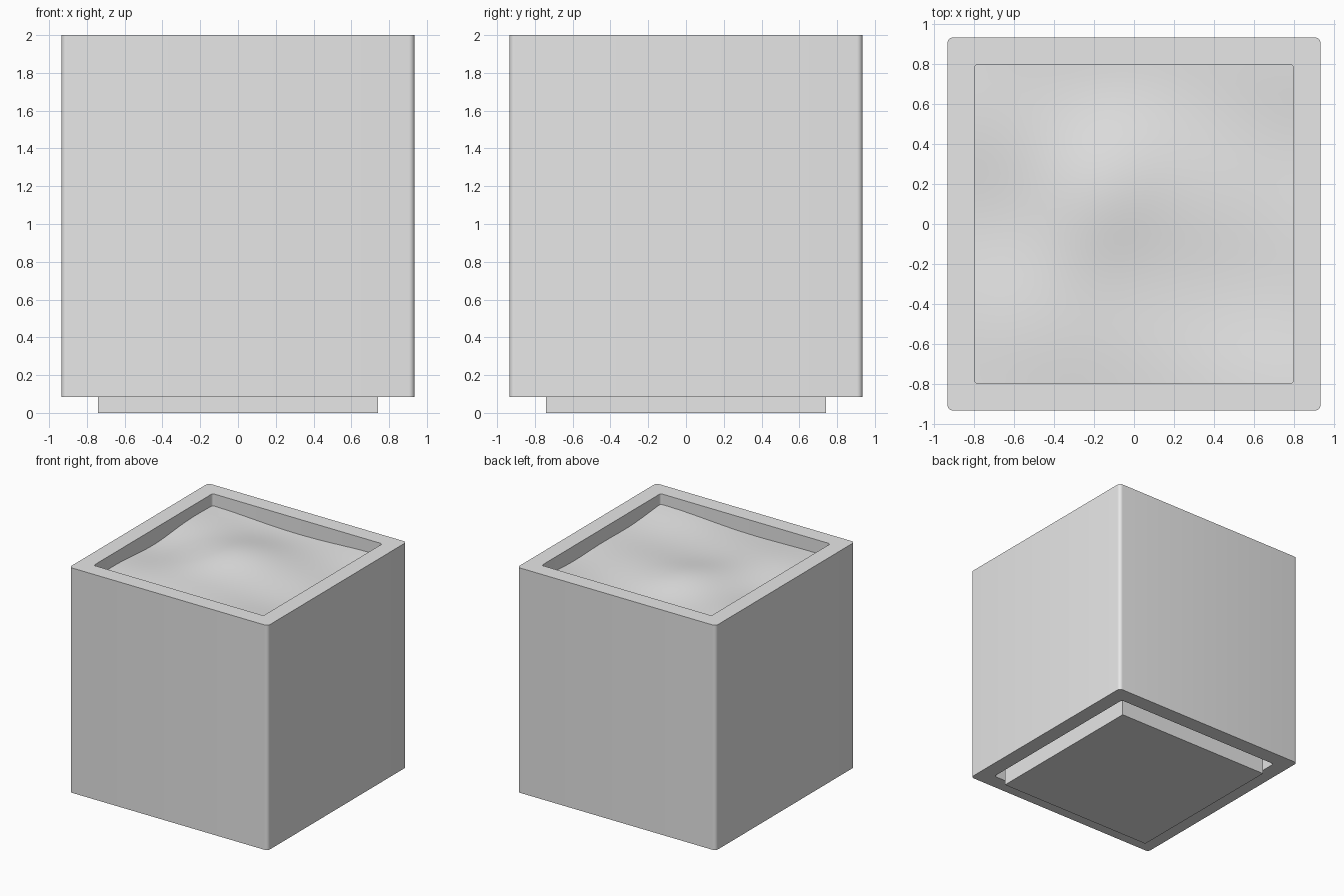
import bpy
import bmesh
import math

cube = bpy.data.objects.get("Cube")
if cube:
    bpy.data.objects.remove(cube, do_unlink=True)

grey = bpy.data.materials.new("light grey")
grey.use_nodes = True
grey.diffuse_color = (0.8, 0.8, 0.8, 1)
grey.node_tree.nodes["Principled BSDF"].inputs["Base Color"].default_value = (0.8, 0.8, 0.8, 1)


def make_object(name, bm, angle=30):
    mesh = bpy.data.meshes.new(name)
    bm.to_mesh(mesh)
    bm.free()
    obj = bpy.data.objects.new(name, mesh)
    bpy.context.collection.objects.link(obj)
    mesh.materials.append(grey)
    bpy.ops.object.select_all(action='DESELECT')
    obj.select_set(True)
    bpy.context.view_layer.objects.active = obj
    bpy.ops.object.shade_smooth_by_angle(angle=math.radians(angle))
    return obj


def rounded_square(bm, half, radius, z, steps=6):
    """Ring of vertices around a square with rounded corners."""
    ring = []
    for corner in range(4):
        mid = math.radians(45 + 90 * corner)
        cx = math.copysign(half - radius, math.cos(mid))
        cy = math.copysign(half - radius, math.sin(mid))
        for i in range(steps + 1):
            a = math.radians(90 * (corner + i / steps))
            ring.append(bm.verts.new((cx + radius * math.cos(a), cy + radius * math.sin(a), z)))
    return ring


def bridge(bm, a, b):
    for i in range(len(a)):
        j = (i + 1) % len(a)
        bm.faces.new((a[i], a[j], b[j], b[i]))


# Planter wall: a thick square sleeve with a floor plate above its open foot
bm = bmesh.new()
OUTER, INNER, BOTTOM, TOP, FLOOR = 0.935, 0.8, 0.085, 2.0, 0.2
rings = [rounded_square(bm, half, r, z) for half, r, z in (
    (INNER, 0.02, FLOOR), (INNER, 0.02, BOTTOM), (OUTER, 0.03, BOTTOM),
    (OUTER, 0.03, TOP), (INNER, 0.02, TOP), (INNER, 0.02, FLOOR + 0.04))]
for lower, upper in zip(rings, rings[1:]):
    bridge(bm, lower, upper)
bm.faces.new(rings[0])
bm.faces.new(rings[-1])
bmesh.ops.recalc_face_normals(bm, faces=bm.faces)
make_object("planter_wall", bm)

# Plinth: recessed square foot reaching up to the floor plate
bm = bmesh.new()
bmesh.ops.create_cube(bm, size=1)
for v in bm.verts:
    v.co.x *= 1.48
    v.co.y *= 1.48
    v.co.z = FLOOR if v.co.z > 0 else 0
make_object("plinth", bm)


# Soil: gently uneven surface with a diagonal ridge
def soil_height(x, y):
    z = 1.885 + 0.012 * math.sin(4.2 * x + 1.5) * math.cos(3.6 * y)
    z += 0.008 * math.sin(7 * y + 2 * x) - 0.012 * x * y
    across = 0.88 * (x + 0.2) - 0.47 * (y - 0.1)
    along = 0.47 * (x + 0.2) + 0.88 * (y - 0.1)
    return z + 0.035 * math.exp(-(across / 0.28) ** 2 - (along / 0.45) ** 2)


bm = bmesh.new()
bmesh.ops.create_grid(bm, x_segments=32, y_segments=32, size=INNER + 0.003)
for v in bm.verts:
    v.co.z = soil_height(v.co.x, v.co.y)
make_object("soil", bm, 60)
